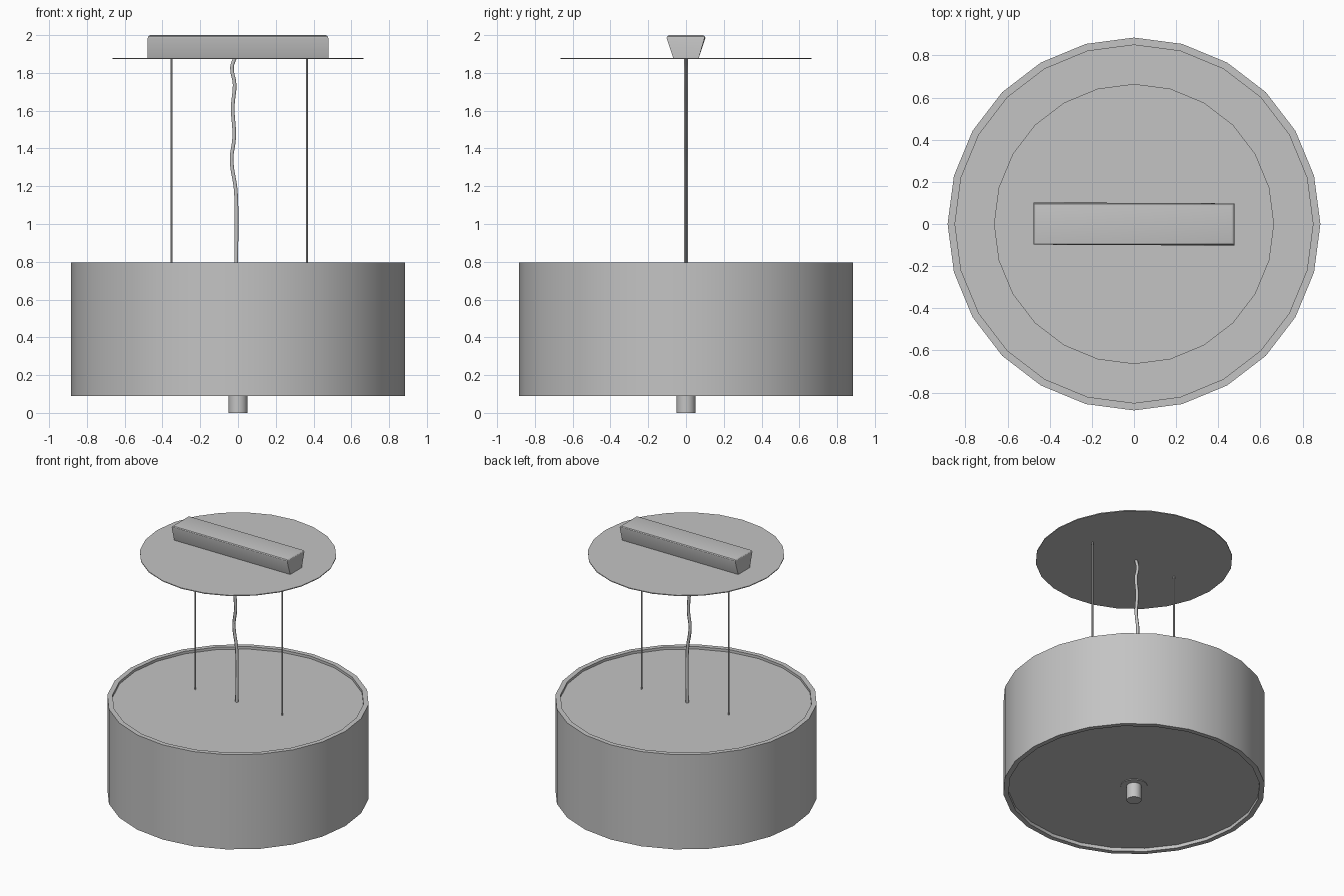
import bpy
import bmesh
import math

SIDES = 24

cube = bpy.data.objects.get("Cube")
if cube:
    bpy.data.objects.remove(cube, do_unlink=True)


def make_material(name, value):
    mat = bpy.data.materials.new(name)
    mat.use_nodes = True
    color = (value, value, value, 1)
    mat.diffuse_color = color
    mat.node_tree.nodes["Principled BSDF"].inputs["Base Color"].default_value = color
    return mat


GREY = make_material("soft grey", 0.55)


def add_object(name, bm, mat=GREY, smooth=True):
    mesh = bpy.data.meshes.new(name)
    bmesh.ops.recalc_face_normals(bm, faces=bm.faces)
    bm.to_mesh(mesh)
    bm.free()
    mesh.materials.append(mat)
    obj = bpy.data.objects.new(name, mesh)
    bpy.context.collection.objects.link(obj)
    if smooth:
        bpy.ops.object.select_all(action="DESELECT")
        obj.select_set(True)
        bpy.context.view_layer.objects.active = obj
        bpy.ops.object.shade_smooth_by_angle(angle=math.radians(30))
    return obj


def lathe(name, profile, closed=False, sides=SIDES):
    """Spin a (radius, height) profile around the vertical axis."""
    bm = bmesh.new()
    verts = [bm.verts.new((r, 0, z)) for r, z in profile]
    pairs = list(zip(verts, verts[1:]))
    if closed:
        pairs.append((verts[-1], verts[0]))
    edges = [bm.edges.new(p) for p in pairs]
    bmesh.ops.spin(bm, geom=verts + edges, cent=(0, 0, 0), axis=(0, 0, 1),
                   angle=math.tau, steps=sides, use_duplicate=False)
    bmesh.ops.remove_doubles(bm, verts=bm.verts, dist=0.0005)
    return add_object(name, bm)


def cylinder(name, x, radius, low, high, sides):
    obj = lathe(name, [(0, low), (radius, low), (radius, high), (0, high)], sides=sides)
    obj.location.x = x
    return obj


# Drum shade: a wall with rims, and a diffuser set just inside each end
lathe("shade_wall", [(0.885, 0.09), (0.885, 0.795), (0.85, 0.795), (0.85, 0.09)], closed=True)
cylinder("top_diffuser", 0, 0.852, 0.770, 0.776, SIDES)
cylinder("bottom_diffuser", 0, 0.852, 0.115, 0.121, SIDES)

# Finial below the shade
cylinder("finial_collar", 0, 0.09, 0.110, 0.116, SIDES)
cylinder("finial", 0, 0.05, 0, 0.115, SIDES)

# Ceiling plate and the two suspension rods
cylinder("ceiling_plate", 0, 0.665, 1.874, 1.880, SIDES)
for side, x in (("right", -0.352), ("left", 0.365)):
    cylinder(side + "_rod", x, 0.006, 0.776, 1.876, 8)

# Mounting box: wider at the top, with softened upper edges
bm = bmesh.new()
bmesh.ops.create_cube(bm, size=1)
for v in bm.verts:
    top = v.co.z > 0
    v.co.x *= 0.956
    v.co.y *= 0.205 if top else 0.135
    v.co.z = 2.0 if top else 1.878
top_edges = [e for e in bm.edges if all(v.co.z > 1.99 for v in e.verts)]
bmesh.ops.bevel(bm, geom=top_edges, offset=0.016, segments=3, profile=0.5, affect="EDGES")
add_object("mounting_box", bm)

# Slightly wavy power cable
path = [(-0.010, 0.77), (-0.008, 0.98), (-0.012, 1.18), (-0.034, 1.34), (-0.020, 1.46),
        (-0.028, 1.62), (-0.018, 1.74), (-0.032, 1.83), (-0.018, 1.876)]
curve = bpy.data.curves.new("power_cable", "CURVE")
curve.dimensions = "3D"
curve.bevel_depth = 0.011
curve.bevel_resolution = 1
curve.resolution_u = 4
curve.use_fill_caps = True
spline = curve.splines.new("BEZIER")
spline.bezier_points.add(len(path) - 1)
for point, (x, z) in zip(spline.bezier_points, path):
    point.co = (x, 0, z)
    point.handle_left_type = point.handle_right_type = "AUTO"
curve.materials.append(GREY)
cable = bpy.data.objects.new("power_cable", curve)
bpy.context.collection.objects.link(cable)
